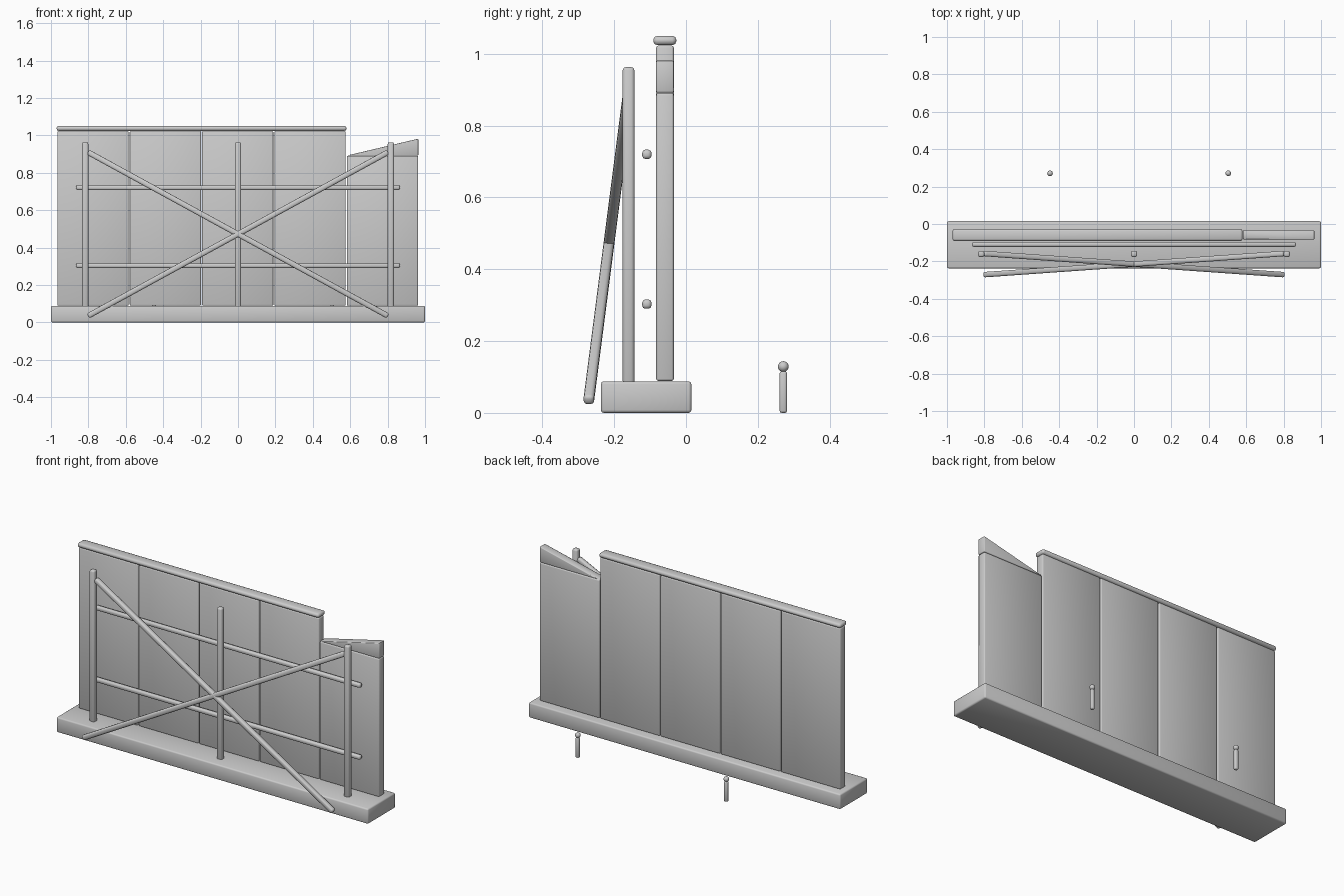
import bpy, bmesh
from mathutils import Vector

if "Cube" in bpy.data.objects:
    bpy.data.objects.remove(bpy.data.objects["Cube"])


def finish(ob, bevel, segs=2):
    # rounded edges and smooth shading
    m = ob.modifiers.new("bevel", 'BEVEL')
    m.width, m.segments = bevel, segs
    m.limit_method = 'ANGLE'
    bpy.ops.object.select_all(action='DESELECT')
    ob.select_set(True)
    bpy.context.view_layer.objects.active = ob
    bpy.ops.object.modifier_apply(modifier=m.name)
    bpy.ops.object.shade_smooth_by_angle(angle=0.9)


def box(name, lo, hi, bevel=0.006):
    lo, hi = Vector(lo), Vector(hi)
    bpy.ops.mesh.primitive_cube_add(size=1, location=(lo + hi) / 2)
    ob = bpy.context.object
    ob.name = name
    for v in ob.data.vertices:
        v.co *= hi - lo
    finish(ob, bevel)
    return ob


def bar(name, a, b, w, bevel):
    # square bar with rounded edges between two points
    a, b = Vector(a), Vector(b)
    bpy.ops.mesh.primitive_cube_add(size=1, location=(a + b) / 2)
    ob = bpy.context.object
    ob.name = name
    for v in ob.data.vertices:
        v.co *= Vector((w, w, (b - a).length))
    ob.rotation_euler = (b - a).to_track_quat('Z', 'Y').to_euler()
    finish(ob, bevel)
    return ob


# base plinth
box("base", (-1, -0.237, 0), (1, 0.015, 0.088), 0.008)

# wall panels, the last one broken off lower
Y0, Y1 = -0.083, -0.034
for i in range(5):
    x = -0.968 + i * 0.387
    top = 1.023 if i < 4 else 0.89
    box(f"wall_panel_{i + 1}", (x + 0.002, Y0, 0.089), (x + 0.383, Y1, top))

# top cap over the full-height panels
box("top_cap", (-0.97, -0.091, 1.024), (0.58, -0.027, 1.05), 0.011)

# sloped wedge on the broken panel
me = bpy.data.meshes.new("broken_wedge")
wedge = bpy.data.objects.new("broken_wedge", me)
bpy.context.collection.objects.link(wedge)
bm = bmesh.new()
prof = [(0.582, 0.892), (0.964, 0.892), (0.964, 0.982)]
face = bm.faces.new([bm.verts.new((x, Y0, z)) for x, z in prof])
ext = bmesh.ops.extrude_face_region(bm, geom=[face])
for v in ext["geom"]:
    if isinstance(v, bmesh.types.BMVert):
        v.co.y = Y1
bmesh.ops.recalc_face_normals(bm, faces=bm.faces)
bm.to_mesh(me)
bm.free()
finish(wedge, 0.004)

# scaffold posts
for i, x in enumerate((-0.817, 0, 0.817)):
    bar(f"scaffold_post_{i + 1}", (x, -0.16, 0.08), (x, -0.16, 0.963), 0.033, 0.009)

# scaffold rails
for i, z in enumerate((0.303, 0.72)):
    bar(f"scaffold_rail_{i + 1}", (-0.866, -0.109, z), (0.866, -0.109, z), 0.026, 0.009)

# crossed braces leaning outward
for s, side in ((-1, "left"), (1, "right")):
    bar(f"brace_{side}", (s * 0.802, -0.271, 0.034), (-s * 0.802, -0.158, 0.91), 0.029, 0.009)

# small pins with round heads behind the wall
for i, x in enumerate((-0.449, 0.504)):
    bar(f"pin_shaft_{i + 1}", (x, 0.271, 0), (x, 0.271, 0.116), 0.021, 0.006)
    bpy.ops.mesh.primitive_uv_sphere_add(segments=16, ring_count=10, radius=0.015,
                                         location=(x, 0.271, 0.129))
    bpy.context.object.name = f"pin_head_{i + 1}"
    bpy.ops.object.shade_smooth()
